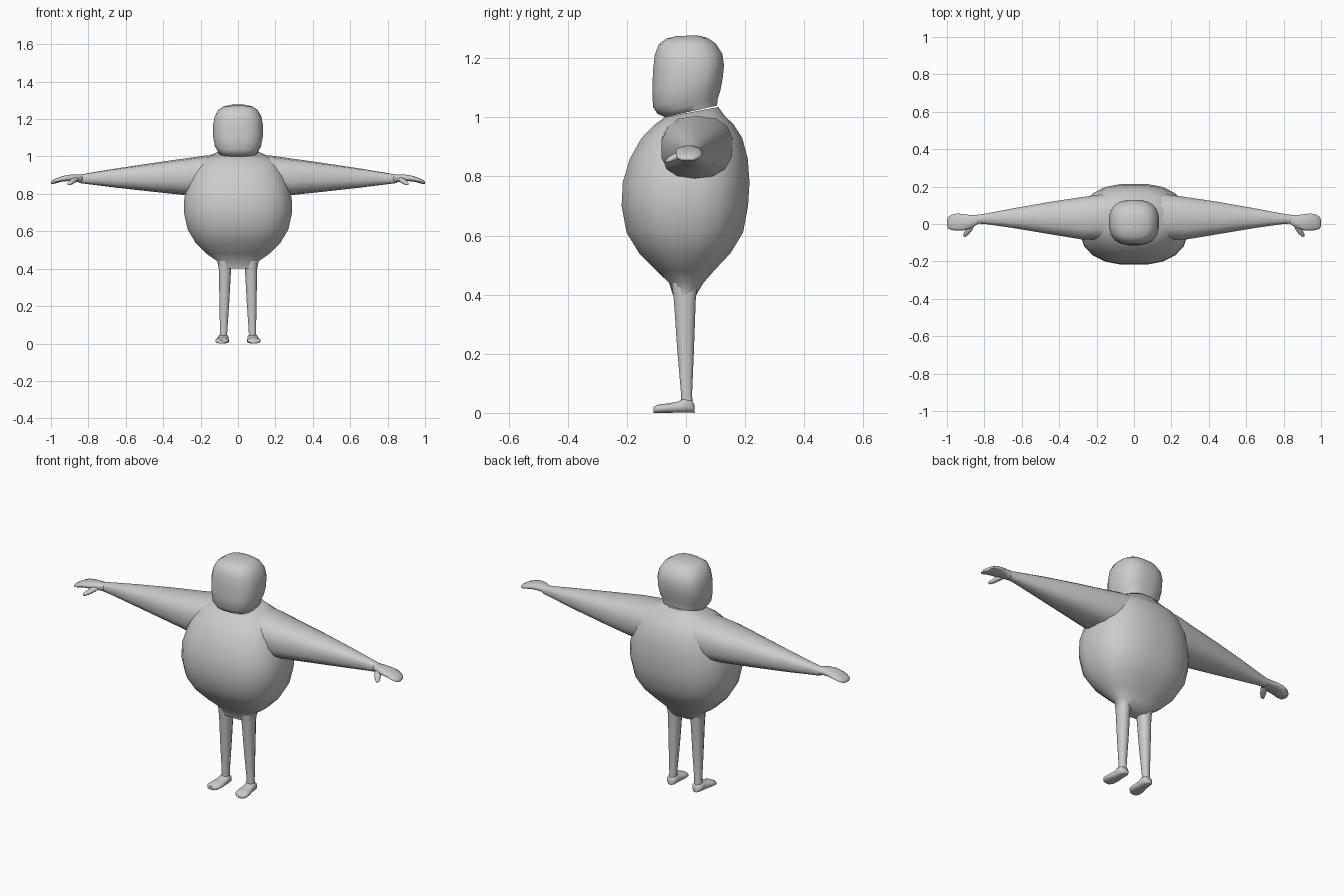
import bpy, bmesh, math
from mathutils import Vector

skin = bpy.data.materials.new("plain grey")
skin.diffuse_color = (0.6, 0.6, 0.6, 1)


def sgn_pow(v, p):
    return math.copysign(abs(v) ** p, v)


def ring(center, u, v, n, power):
    """Points of a rounded-square loop spanned by half axes u and v."""
    c, u, v = Vector(center), Vector(u), Vector(v)
    e = 2 / power
    return [c + u * sgn_pow(math.cos(a), e) + v * sgn_pow(math.sin(a), e)
            for a in (2 * math.pi * (i + 0.5) / n for i in range(n))]


def loft(name, rings, angle=60):
    """Skin a list of rings, close both ends, shade smooth."""
    bm = bmesh.new()
    loops = [[bm.verts.new(p) for p in r] for r in rings]
    n = len(loops[0])
    for a, b in zip(loops, loops[1:]):
        for i in range(n):
            j = (i + 1) % n
            bm.faces.new((a[i], a[j], b[j], b[i]))
    bm.faces.new(loops[0][::-1])
    bm.faces.new(loops[-1])
    bmesh.ops.recalc_face_normals(bm, faces=bm.faces)
    me = bpy.data.meshes.new(name)
    bm.to_mesh(me)
    bm.free()
    me.materials.append(skin)
    ob = bpy.data.objects.new(name, me)
    bpy.context.collection.objects.link(ob)
    bpy.ops.object.select_all(action='DESELECT')
    ob.select_set(True)
    bpy.context.view_layer.objects.active = ob
    bpy.ops.object.shade_smooth_by_angle(angle=math.radians(angle))
    return ob


def upright(data, n, power):
    """Rings from (front z, back z, front y, back y, half width)."""
    out = []
    for zf, zb, yf, yb, hx in data:
        out.append(ring((0, (yf + yb) / 2, (zf + zb) / 2), (hx, 0, 0),
                        (0, (yb - yf) / 2, (zb - zf) / 2), n, power))
    return out


def along_x(data, side, n, power):
    """Rings from (x, y min, y max, z min, z max)."""
    return [ring((side * x, (y0 + y1) / 2, (z0 + z1) / 2), (0, (y1 - y0) / 2, 0),
                 (0, 0, (z1 - z0) / 2), n, power) for x, y0, y1, z0, z1 in data]


# Round torso running up into the neck
torso = [
    (0.40, 0.40, -0.045, 0.036, 0.104), (0.44, 0.44, -0.058, 0.060, 0.112),
    (0.48, 0.48, -0.100, 0.095, 0.170), (0.54, 0.54, -0.160, 0.152, 0.230),
    (0.61, 0.61, -0.203, 0.195, 0.272), (0.70, 0.70, -0.220, 0.212, 0.292),
    (0.78, 0.78, -0.216, 0.217, 0.290), (0.86, 0.86, -0.192, 0.211, 0.268),
    (0.93, 0.93, -0.152, 0.192, 0.240), (0.975, 0.975, -0.108, 0.163, 0.210),
    (0.995, 1.005, -0.080, 0.132, 0.165), (1.00, 1.035, -0.072, 0.110, 0.115),
]
# Head with a tilted jaw line, flattening out towards the crown
head = [
    (1.000, 1.040, -0.072, 0.106, 0.104), (1.012, 1.062, -0.098, 0.108, 0.112),
    (1.035, 1.090, -0.113, 0.117, 0.125), (1.090, 1.130, -0.115, 0.125, 0.134),
    (1.155, 1.175, -0.113, 0.130, 0.135), (1.210, 1.215, -0.107, 0.124, 0.126),
    (1.247, 1.250, -0.093, 0.101, 0.106), (1.266, 1.268, -0.068, 0.075, 0.078),
    (1.275, 1.277, -0.030, 0.040, 0.040),
]
loft("torso", upright(torso, 20, 2.5))
loft("head", upright(head, 20, 2.6))

# Arm tapering from a wide shoulder to the wrist
arm = [
    (0.10, -0.085, 0.165, 0.790, 1.008), (0.18, -0.085, 0.160, 0.790, 1.004),
    (0.28, -0.085, 0.146, 0.793, 0.990), (0.45, -0.056, 0.120, 0.811, 0.966),
    (0.65, -0.022, 0.084, 0.833, 0.936), (0.80, 0.000, 0.055, 0.852, 0.911),
    (0.85, 0.002, 0.048, 0.858, 0.902),
]
# Flat mitten hand drooping at the fingertips
hand = [
    (0.83, 0.002, 0.050, 0.857, 0.903), (0.87, -0.022, 0.048, 0.866, 0.905),
    (0.91, -0.036, 0.054, 0.868, 0.902), (0.945, -0.036, 0.058, 0.864, 0.894),
    (0.975, -0.034, 0.052, 0.856, 0.882), (0.993, -0.026, 0.038, 0.852, 0.872),
    (1.00, -0.012, 0.022, 0.854, 0.864),
]
# Thumb path: x, y, z, radius
thumb = [(0.865, 0.000, 0.880, 0.016), (0.880, -0.025, 0.872, 0.018),
         (0.892, -0.045, 0.862, 0.015), (0.903, -0.060, 0.855, 0.011),
         (0.908, -0.067, 0.851, 0.005)]
# Leg: z, centre x, half width, y min, y max
leg = [(0.44, 0.070, 0.036, -0.050, 0.040), (0.38, 0.070, 0.033, -0.042, 0.034),
       (0.22, 0.073, 0.027, -0.031, 0.028), (0.06, 0.077, 0.020, -0.017, 0.021),
       (0.02, 0.079, 0.022, -0.018, 0.025)]
# Foot: y, centre x, half width, top z
foot = [(0.029, 0.078, 0.014, 0.026), (0.020, 0.078, 0.026, 0.044),
        (-0.005, 0.079, 0.030, 0.050), (-0.030, 0.080, 0.030, 0.038),
        (-0.065, 0.083, 0.037, 0.032), (-0.095, 0.086, 0.036, 0.028),
        (-0.110, 0.088, 0.022, 0.020)]

for side, label in ((1, "left"), (-1, "right")):
    loft(label + "_arm", along_x(arm, side, 14, 2.5))
    loft(label + "_hand", along_x(hand, side, 12, 2.3))
    loft(label + "_thumb", [ring((side * x, y, z), (r * side * 0.9, r * 0.45, 0),
                                 (0, 0, r * 0.8), 8, 2) for x, y, z, r in thumb])
    loft(label + "_leg", [ring((side * x, (y0 + y1) / 2, z), (w, 0, 0),
                               (0, (y1 - y0) / 2, 0), 12, 2.3) for z, x, w, y0, y1 in leg])
    loft(label + "_foot", [ring((side * x, y, h / 2), (w, 0, 0), (0, 0, h / 2), 12, 2.6)
                           for y, x, w, h in foot])
